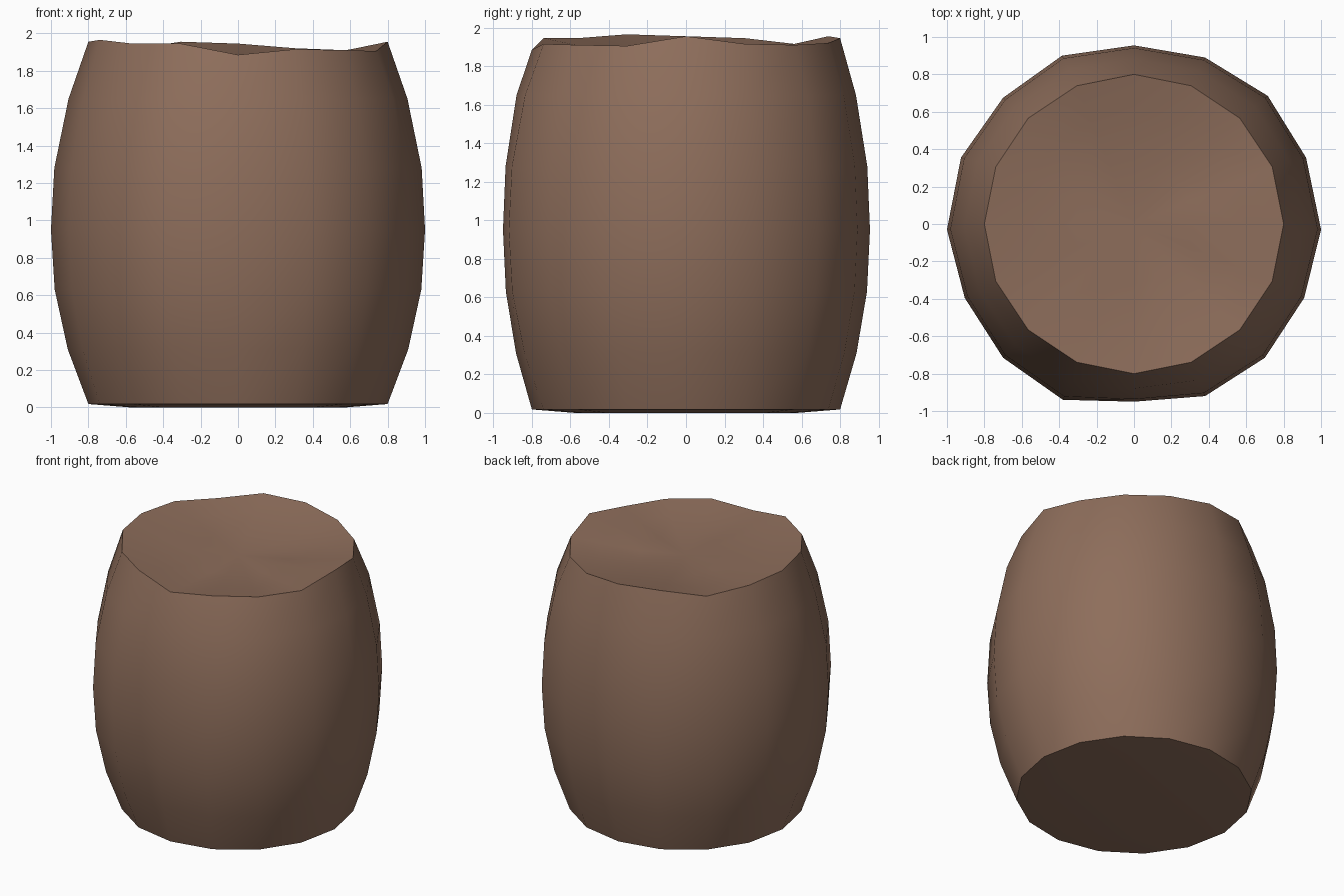
import bpy, bmesh, math

if "Cube" in bpy.data.objects:
    bpy.data.objects.remove(bpy.data.objects["Cube"])

N = 16
# widest outline of the barrel, starting at +x, counter-clockwise
belly = [(1.0, -.03), (.92, .355), (.715, .685), (.38, .89), (0, .955), (-.385, .90),
         (-.70, .675), (-.925, .355), (-1.0, -.03), (-.905, -.395), (-.70, -.715),
         (-.38, -.94), (0, -.95), (.38, -.92), (.70, -.715), (.91, -.395)]
# uneven heights of the top rim
top_z = [1.955, 1.915, 1.91, 1.92, 1.945, 1.955, 1.915, 1.945,
         1.955, 1.965, 1.945, 1.945, 1.885, 1.915, 1.91, 1.905]
# side levels: height, bulge from rim (0) to belly (1)
levels = [(.018, 0), (.31, .55), (.63, .90), (.95, 1), (1.28, .91), (1.65, .53), (None, 0)]

bm = bmesh.new()


def ring(scale, bulge, height):
    verts = []
    for i, (bx, by) in enumerate(belly):
        a = 2 * math.pi * i / N
        rx, ry = .8 * math.cos(a), .8 * math.sin(a)
        x, y = rx + (bx - rx) * bulge, ry + (by - ry) * bulge
        verts.append(bm.verts.new((x * scale, y * scale, height(i))))
    return verts


# bottom inset, sides, rim, dished top
rings = [ring(.72, 0, lambda i: 0)]
for z, b in levels:
    rings.append(ring(1, b, (lambda i: top_z[i]) if z is None else (lambda i, z=z: z)))
for s, drop in ((.75, .035), (.4, .065)):
    rings.append(ring(s, 0, lambda i: 1.93 + (top_z[i] - 1.93) * s - drop))

for lo, hi in zip(rings, rings[1:]):
    for i in range(N):
        j = (i + 1) % N
        bm.faces.new((lo[i], lo[j], hi[j], hi[i]))
bm.faces.new(rings[0][::-1])
centre = bm.verts.new((0, 0, 1.855))
for i in range(N):
    bm.faces.new((rings[-1][i], rings[-1][(i + 1) % N], centre))

# smooth shading with sharp top and bottom rims
for f in bm.faces:
    f.smooth = True
for r in (rings[1], rings[len(levels)]):
    for i in range(N):
        bm.edges.get((r[i], r[(i + 1) % N])).smooth = False
bmesh.ops.recalc_face_normals(bm, faces=bm.faces)

mesh = bpy.data.meshes.new("barrel_body")
bm.to_mesh(mesh)
bm.free()
mat = bpy.data.materials.new("brown")
mat.diffuse_color = (.27, .155, .105, 1)
mat.use_nodes = True
mat.node_tree.nodes["Principled BSDF"].inputs["Base Color"].default_value = mat.diffuse_color
mesh.materials.append(mat)
obj = bpy.data.objects.new("barrel_body", mesh)
bpy.context.collection.objects.link(obj)
